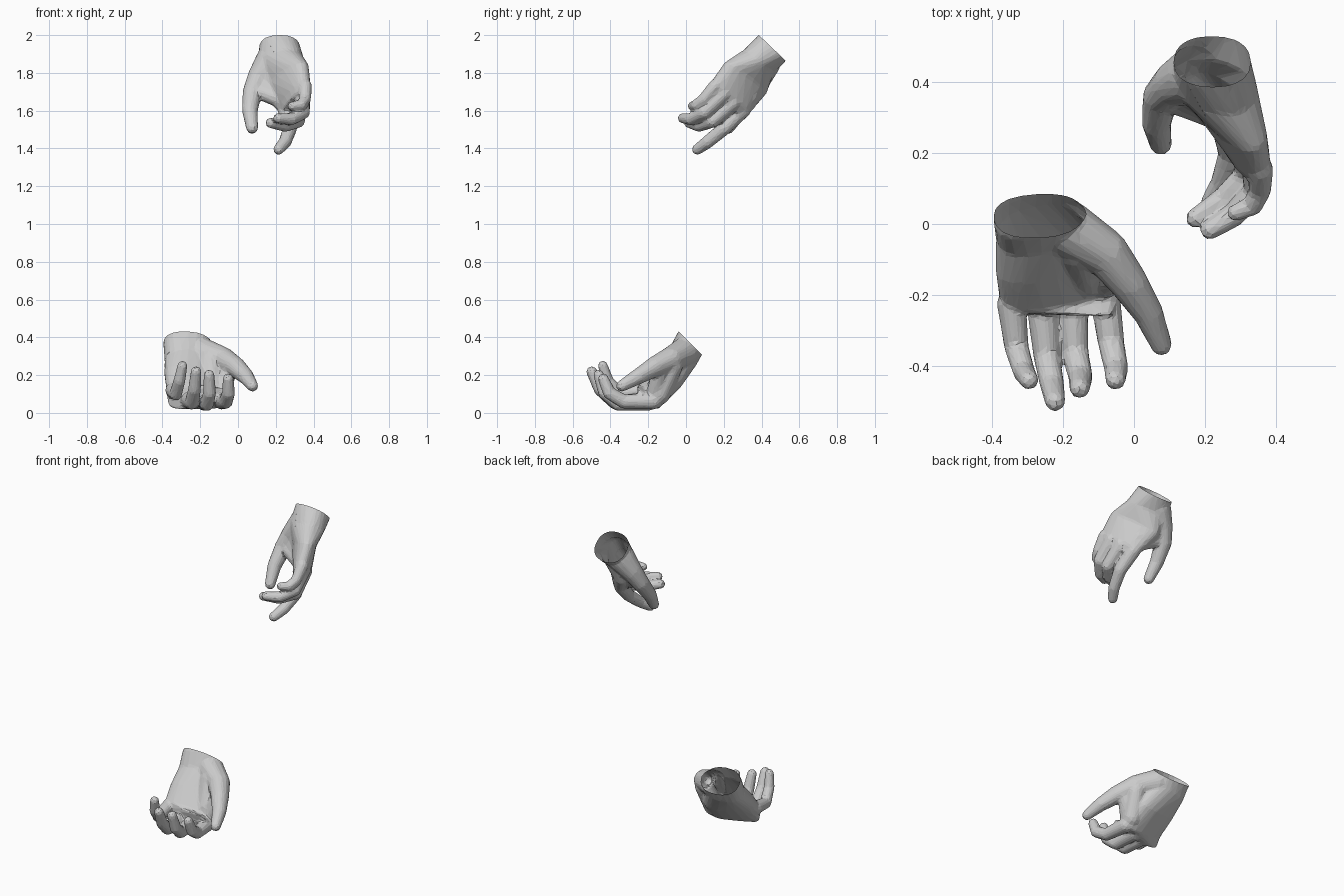
import bpy, bmesh, math
from mathutils import Vector as V

if "Cube" in bpy.data.objects:
    bpy.data.objects.remove(bpy.data.objects["Cube"])


def ball(c, r, n=70):
    # evenly spread points on a sphere
    pts = []
    for i in range(n):
        z = 1 - (2 * i + 1) / n
        a = i * 2.39996
        s = math.sqrt(1 - z * z)
        pts.append(V(c) + r * V((s * math.cos(a), s * math.sin(a), z)))
    return pts


def ring(c, u, d, t, n=20):
    # oval slice of the palm: half-width vector u, half-thickness t
    v = V(d).cross(V(u)).normalized() * t
    pts = []
    for i in range(n):
        a = 2 * math.pi * i / n
        ca, sa = math.cos(a), math.sin(a)
        pts.append(V(c) + V(u) * math.copysign(abs(ca) ** .85, ca)
                   + v * math.copysign(abs(sa) ** .85, sa))
    return pts


def hull(bm, pts):
    vs = [bm.verts.new(p) for p in pts]
    res = bmesh.ops.convex_hull(bm, input=vs)
    junk = {g for g in res["geom_interior"] + res["geom_unused"]
            if isinstance(g, bmesh.types.BMVert)}
    bmesh.ops.delete(bm, geom=list(junk), context='VERTS')


def chain(bm, joints, radii):
    # rounded bones from joint to joint
    for i in range(len(joints) - 1):
        hull(bm, ball(joints[i], radii[i]) + ball(joints[i + 1], radii[i + 1]))


def hand(name, wrist_dir, palm, fingers, thumb, webs):
    bm = bmesh.new()
    d0 = V(wrist_dir).normalized()
    # palm, started a little beyond the wrist so it can be cut open
    c0, u0, t0 = palm[0]
    rings = [ring(V(c0) - d0 * .06, u0, d0, t0)]
    for i, (c, u, t) in enumerate(palm):
        if i == 0:
            d = d0
        else:
            d = V(palm[min(i + 1, len(palm) - 1)][0]) - V(palm[i - 1][0])
        rings.append(ring(c, u, d, t))
    for a, b in zip(rings, rings[1:]):
        hull(bm, a + b)
    # fingers, thumb and the skin between thumb and index
    for joints, r in fingers:
        chain(bm, joints, [r * k for k in (1.25, 1.06, .97, .82)])
    chain(bm, *thumb)
    for joints, radii in webs:
        chain(bm, joints, radii)
    me = bpy.data.meshes.new(name)
    bm.to_mesh(me)
    bm.free()
    ob = bpy.data.objects.new(name, me)
    bpy.context.collection.objects.link(ob)

    # fuse into one skin, soften, reduce to facets
    m = ob.modifiers.new("fuse", 'REMESH')
    m.mode = 'VOXEL'
    m.voxel_size = .006
    m = ob.modifiers.new("soften", 'SMOOTH')
    m.factor = .5
    m.iterations = 16
    m = ob.modifiers.new("facets", 'DECIMATE')
    m.ratio = .04
    dg = bpy.context.evaluated_depsgraph_get()
    skin = bpy.data.meshes.new_from_object(ob.evaluated_get(dg))
    ob.modifiers.clear()
    ob.data = skin

    # open wrist
    bm = bmesh.new()
    bm.from_mesh(skin)
    bmesh.ops.bisect_plane(bm, geom=bm.verts[:] + bm.edges[:] + bm.faces[:],
                           plane_co=V(c0), plane_no=-d0, clear_outer=True)
    for f in bm.faces:
        f.smooth = False
    bm.to_mesh(skin)
    bm.free()
    return ob


# lower hand: palm up, fingers curling upward
hand("lower_hand", (0, -.7, -.7),
     [((-.268, .022, .37), (.127, .02, .01), .087),
      ((-.27, -.018, .295), (.118, .025, .01), .082),
      ((-.235, -.1, .192), (.153, .04, -.02), .079),
      ((-.213, -.195, .09), (.163, .03, -.035), .069),
      ((-.213, -.245, .078), (.158, -.01, .035), .048)],
     [([(-.085, -.175, .062), (-.065, -.33, .06), (-.05, -.405, .105), (-.052, -.438, .18)], .036),
      ([(-.175, -.2, .055), (-.165, -.36, .048), (-.15, -.43, .105), (-.153, -.462, .2)], .036),
      ([(-.26, -.22, .065), (-.245, -.375, .055), (-.23, -.455, .125), (-.222, -.499, .218)], .036),
      ([(-.345, -.225, .12), (-.33, -.35, .1), (-.31, -.415, .17), (-.295, -.44, .25)], .033)],
     ([(-.19, -.01, .32), (-.08, -.08, .285), (-.015, -.165, .245), (.04, -.25, .195), (.077, -.34, .143)],
      [.08, .066, .055, .043, .031]),
     [([(-.08, -.07, .25), (-.1, -.14, .1)], [.055, .058]),
      ([(-.04, -.13, .24), (-.09, -.165, .11)], [.045, .045]),
      ([(-.15, -.06, .28), (-.13, -.14, .14)], [.07, .065])])

# upper hand: reaching down, index extended
hand("upper_hand", (0, -.69, -.72),
     [((.22, .457, 1.932), (.108, 0, 0), .099),
      ((.228, .385, 1.86), (.112, -.04, .035), .088),
      ((.258, .315, 1.772), (.1, -.1, .082), .066),
      ((.3, .235, 1.668), (.064, -.1, .08), .056),
      ((.305, .205, 1.632), (.056, -.09, .07), .046)],
     [([(.255, .3, 1.605), (.275, .2, 1.505), (.25, .115, 1.435), (.215, .06, 1.395)], .036),
      ([(.31, .25, 1.645), (.32, .14, 1.545), (.25, .07, 1.52), (.172, .016, 1.535)], .034),
      ([(.34, .2, 1.69), (.345, .095, 1.59), (.283, .025, 1.555), (.213, -.017, 1.56)], .034),
      ([(.355, .155, 1.73), (.355, .095, 1.66), (.335, .052, 1.63), (.285, .032, 1.624)], .03)],
     ([(.175, .42, 1.86), (.115, .395, 1.78), (.076, .36, 1.7), (.063, .285, 1.6), (.075, .225, 1.508)],
      [.085, .064, .052, .042, .032]),
     [([(.12, .385, 1.76), (.24, .31, 1.64)], [.05, .05]),
      ([(.09, .36, 1.71), (.23, .31, 1.655)], [.042, .044]),
      ([(.15, .4, 1.8), (.24, .33, 1.68)], [.065, .055])])
